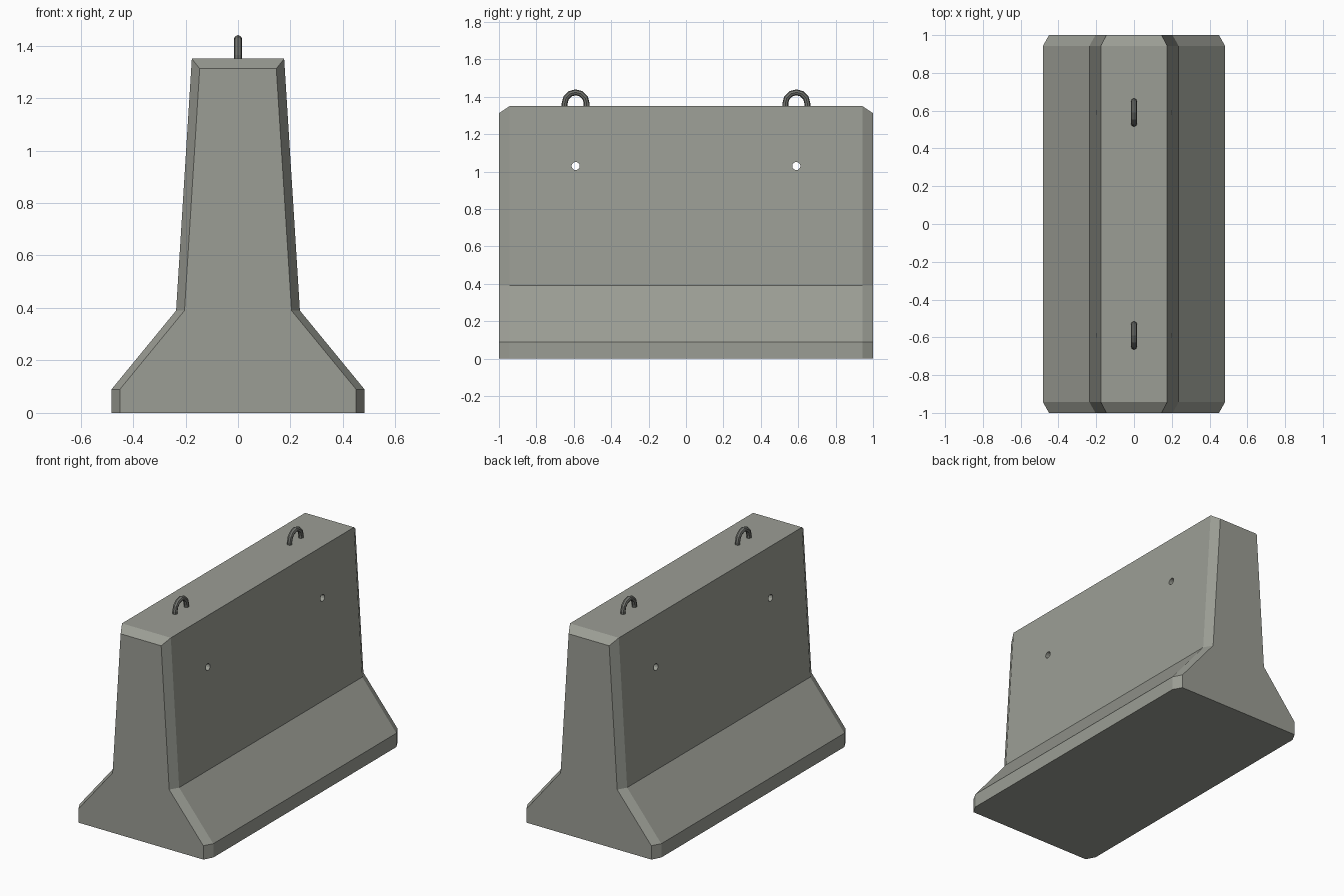
import bpy, bmesh, math
from mathutils import Vector, Matrix

if "Cube" in bpy.data.objects:
    bpy.data.objects.remove(bpy.data.objects["Cube"])


def material(name, rgb):
    m = bpy.data.materials.new(name)
    m.diffuse_color = (*rgb, 1)
    m.use_nodes = True
    m.node_tree.nodes["Principled BSDF"].inputs["Base Color"].default_value = m.diffuse_color
    return m


concrete = material("concrete grey", (0.33, 0.34, 0.30))
steel = material("dark steel", (0.17, 0.175, 0.16))


def add_object(name, bm, mat):
    bmesh.ops.recalc_face_normals(bm, faces=bm.faces)
    mesh = bpy.data.meshes.new(name)
    bm.to_mesh(mesh)
    bm.free()
    mesh.materials.append(mat)
    ob = bpy.data.objects.new(name, mesh)
    bpy.context.collection.objects.link(ob)
    return ob


def loft(bm, rings):
    # Skin a list of equal-length vertex rings and cap both ends
    vs = [[bm.verts.new(p) for p in ring] for ring in rings]
    n = len(vs[0])
    for a, b in zip(vs, vs[1:]):
        for i in range(n):
            j = (i + 1) % n
            bm.faces.new((a[i], a[j], b[j], b[i]))
    bm.faces.new(vs[0])
    bm.faces.new(vs[-1])


# Barrier body: symmetric profile with chamfered ends
full = [(0.482, 0), (0.482, 0.09), (0.236, 0.39), (0.176, 1.35)]
ends = [(0.45, 0), (0.45, 0.09), (0.204, 0.39), (0.146, 1.312)]


def section(half, y):
    return [(x, y, z) for x, z in half] + [(-x, y, z) for x, z in reversed(half)]


bm = bmesh.new()
loft(bm, [section(ends, -1), section(full, -0.943),
          section(full, 0.943), section(ends, 1)])
body = add_object("barrier_body", bm, concrete)

# Two through-holes
bm = bmesh.new()
for y in (-0.59, 0.59):
    bmesh.ops.create_cone(
        bm, cap_ends=True, segments=12, radius1=0.022, radius2=0.022, depth=1,
        matrix=Matrix.Translation((0, y, 1.03)) @ Matrix.Rotation(math.pi / 2, 4, 'Y'))
cutter = add_object("hole_cutter", bm, concrete)
cutter.hide_render = True
mod = body.modifiers.new("holes", 'BOOLEAN')
mod.operation = 'DIFFERENCE'
mod.solver = 'EXACT'
mod.object = cutter
bpy.context.view_layer.objects.active = body
bpy.ops.object.modifier_apply(modifier=mod.name)
bpy.data.objects.remove(cutter, do_unlink=True)

# Lifting loops: octagonal bar bent into an arch, feet sunk in the concrete
R, r, zc = 0.059, 0.016, 1.365
for label, y in (("front", -0.59), ("back", 0.59)):
    path = [(R, -0.03, 0.0)]
    path += [(R * math.cos(a), R * math.sin(a), a)
             for a in (math.pi * i / 6 for i in range(7))]
    path += [(-R, -0.03, math.pi)]
    rings = []
    for py, pz, a in path:
        out = Vector((0, math.cos(a), math.sin(a)))
        centre = Vector((0, y + py, zc + pz))
        rings.append([centre + out * r * math.cos(t) + Vector((r * math.sin(t), 0, 0))
                      for t in (math.tau * k / 8 for k in range(8))])
    bm = bmesh.new()
    loft(bm, rings)
    add_object(label + "_lifting_loop", bm, steel)
